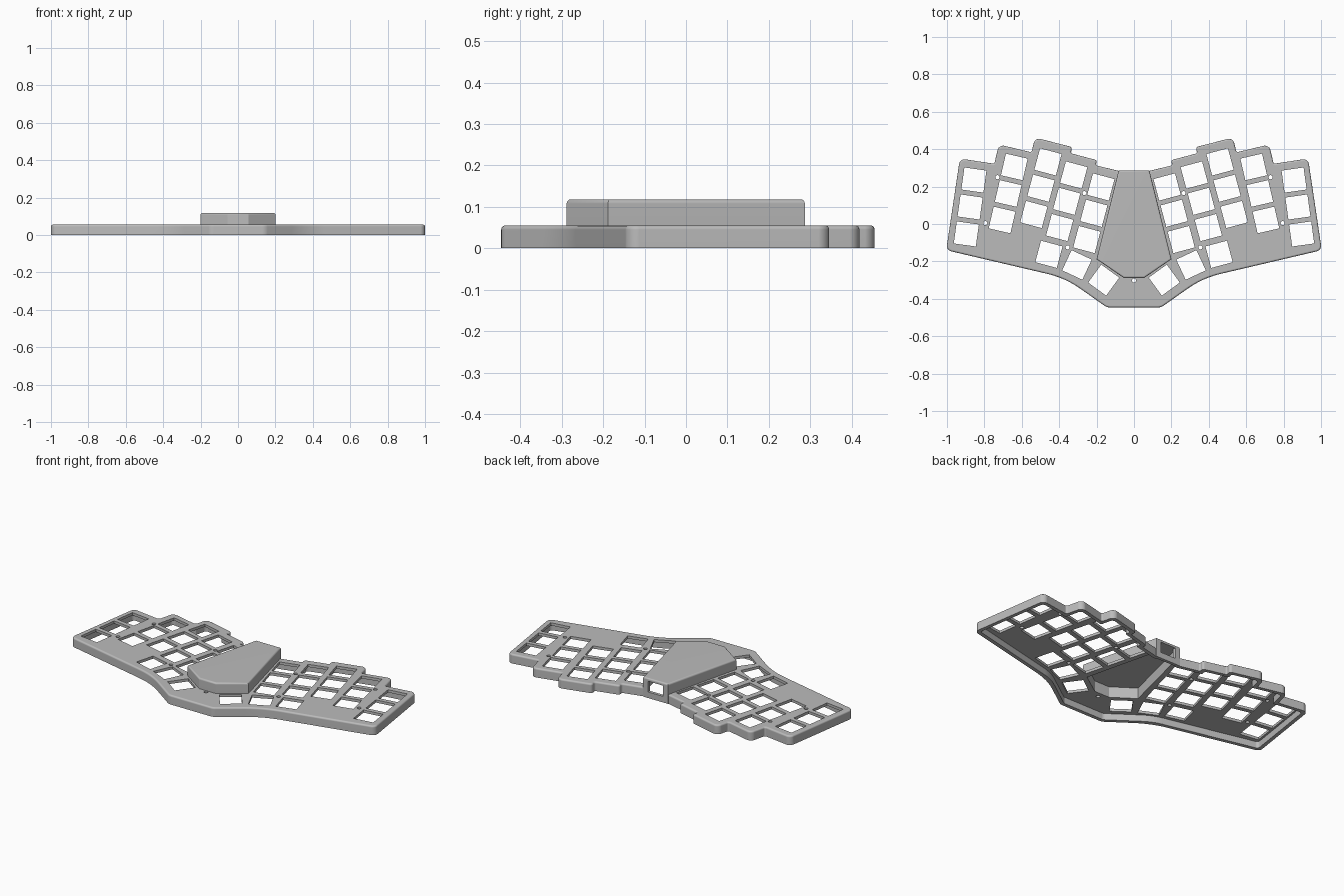
import bpy
import bmesh
import math
from mathutils import Vector, Matrix

cube = bpy.data.objects.get("Cube")
if cube:
    bpy.data.objects.remove(cube, do_unlink=True)

grey = bpy.data.materials.new("matte_grey")
grey.use_nodes = True
colour = (0.5, 0.5, 0.5, 1.0)
grey.diffuse_color = colour
grey.node_tree.nodes["Principled BSDF"].inputs["Base Color"].default_value = colour


def mirrored(half):
    """Close a right-hand chain of (x, y, radius) corners with its mirror image."""
    return half + [(-x, y, r) for x, y, r in reversed(half)]


def inset(corners, d):
    """Move every side of a counter-clockwise outline inwards by d."""
    pts = [Vector(c[:2]) for c in corners]
    out = []
    for i, p in enumerate(pts):
        a = (p - pts[i - 1]).normalized()
        b = (pts[(i + 1) % len(pts)] - p).normalized()
        na, nb = Vector((-a.y, a.x)), Vector((-b.y, b.x))
        q = p + (na + nb) * d / (1 + na.dot(nb))
        out.append((q.x, q.y, corners[i][2] * 0.6))
    return out


def rounded(corners, steps=6):
    """Replace each corner by an arc of its own radius."""
    pts = [Vector(c[:2]) for c in corners]
    out = []
    for i, p in enumerate(pts):
        u, v = pts[i - 1] - p, pts[(i + 1) % len(pts)] - p
        r = corners[i][2]
        if r == 0:
            out.append(p)
            continue
        half = u.angle(v) / 2
        t = min(r / math.tan(half), 0.45 * u.length, 0.45 * v.length)
        r = t * math.tan(half)
        centre = p + (u.normalized() + v.normalized()).normalized() * r / math.sin(half)
        start = p + u.normalized() * t - centre
        end = p + v.normalized() * t - centre
        for k in range(steps + 1):
            f = k / steps
            out.append(centre + (start * (1 - f) + end * f).normalized() * r)
    return out


def add_prism(bm, pts, z0, z1, bevel=0.0):
    """Extrude an outline, optionally rounding its top rim."""
    low = bm.faces.new([bm.verts.new((p.x, p.y, z0)) for p in pts])
    res = bmesh.ops.extrude_face_region(bm, geom=[low])
    top = [g for g in res["geom"] if isinstance(g, bmesh.types.BMVert)]
    bmesh.ops.translate(bm, verts=top, vec=(0, 0, z1 - z0))
    if bevel:
        ts = set(top)
        rim = [e for e in bm.edges if e.verts[0] in ts and e.verts[1] in ts]
        bmesh.ops.bevel(bm, geom=rim, offset=bevel, segments=4, profile=0.5,
                        affect='EDGES', clamp_overlap=True)


def finish(bm, name):
    bmesh.ops.recalc_face_normals(bm, faces=bm.faces)
    me = bpy.data.meshes.new(name)
    bm.to_mesh(me)
    bm.free()
    me.materials.append(grey)
    ob = bpy.data.objects.new(name, me)
    bpy.context.collection.objects.link(ob)
    return ob


def prism(name, pts, z0, z1, bevel=0.0):
    bm = bmesh.new()
    add_prism(bm, pts, z0, z1, bevel)
    return finish(bm, name)


def combine(target, tool, operation):
    """Apply a boolean and discard the helper."""
    bpy.context.view_layer.objects.active = target
    mod = target.modifiers.new(operation, 'BOOLEAN')
    mod.operation = operation
    mod.solver = 'EXACT'
    mod.object = tool
    tool.hide_render = True
    bpy.ops.object.modifier_apply(modifier=mod.name)
    bpy.data.objects.remove(tool, do_unlink=True)


# Stepped outline of the case and the wedge-shaped centre cover
HEIGHT, PLATE, WALL = 0.055, 0.016, 0.022
case_outline = mirrored([
    (0.145, -0.446, 0.05), (0.367, -0.289, 0.5), (1.004, -0.14, 0.03),
    (0.931, 0.35, 0.03), (0.747, 0.322, 0.01), (0.722, 0.425, 0.03),
    (0.548, 0.383, 0.01), (0.529, 0.462, 0.03), (0.33, 0.411, 0.02),
    (0.338, 0.378, 0.01), (0.197, 0.341, 0.025), (0.205, 0.314, 0.01),
    (0.083, 0.284, 0)])
cover_outline = mirrored([(0.055, -0.288, 0), (0.2, -0.188, 0), (0.082, 0.287, 0)])

case = prism("keyboard_case", rounded(case_outline), 0, HEIGHT, 0.012)
cover = prism("centre_cover", rounded(cover_outline), 0, 0.118, 0.01)
combine(case, cover, 'UNION')

# Hollow underside, open at the bottom
combine(case, prism("case_cavity", rounded(inset(case_outline, WALL)),
                    -0.02, HEIGHT - PLATE), 'DIFFERENCE')
combine(case, prism("cover_cavity", rounded(inset(cover_outline, 0.018)),
                    -0.03, 0.104), 'DIFFERENCE')

# Connector port through the back of the cover
port = [Vector(p) for p in ((-0.05, 0.24), (0.05, 0.24), (0.05, 0.32), (-0.05, 0.32))]
combine(case, prism("port_cutter", port, 0.036, 0.1), 'DIFFERENCE')

# Key columns: back key x, y, tilt in degrees, key count
KEY, PITCH = 0.119, 0.1455
columns = [
    (0.856, 0.235, 8, 3), (0.64, 0.305, 13, 3), (0.46, 0.332, 15, 3),
    (0.322, 0.262, 15, 3), (0.177, 0.198, 15, 3),
    (0.455, -0.162, 15, 1), (0.305, -0.219, 25, 1), (0.162, -0.3, 36, 1)]
screws = [(0.73, 0.25), (0.795, 0.005), (0.265, 0.165), (0.355, -0.125)]

bm = bmesh.new()
for side in (1, -1):
    for x, y, tilt, count in columns:
        a = math.radians(tilt)
        for row in range(count):
            px = x + math.sin(a) * PITCH * row
            py = y - math.cos(a) * PITCH * row
            place = (Matrix.Translation((side * px, py, 0.05))
                     @ Matrix.Rotation(side * a, 4, 'Z')
                     @ Matrix.Diagonal((KEY, KEY, 0.06, 1)))
            bmesh.ops.create_cube(bm, size=1, matrix=place)
for x, y in screws + [(-x, y) for x, y in screws] + [(0, -0.302)]:
    bmesh.ops.create_cone(bm, cap_ends=True, segments=16, radius1=0.011, radius2=0.011,
                          depth=0.06, matrix=Matrix.Translation((x, y, 0.05)))
combine(case, finish(bm, "hole_cutters"), 'DIFFERENCE')

# Smooth rounded rims, crisp cut edges
bpy.ops.object.select_all(action='DESELECT')
case.select_set(True)
bpy.context.view_layer.objects.active = case
bpy.ops.object.shade_smooth_by_angle(angle=math.radians(30))
weighted = case.modifiers.new("weighted_normals", 'WEIGHTED_NORMAL')
weighted.keep_sharp = True
